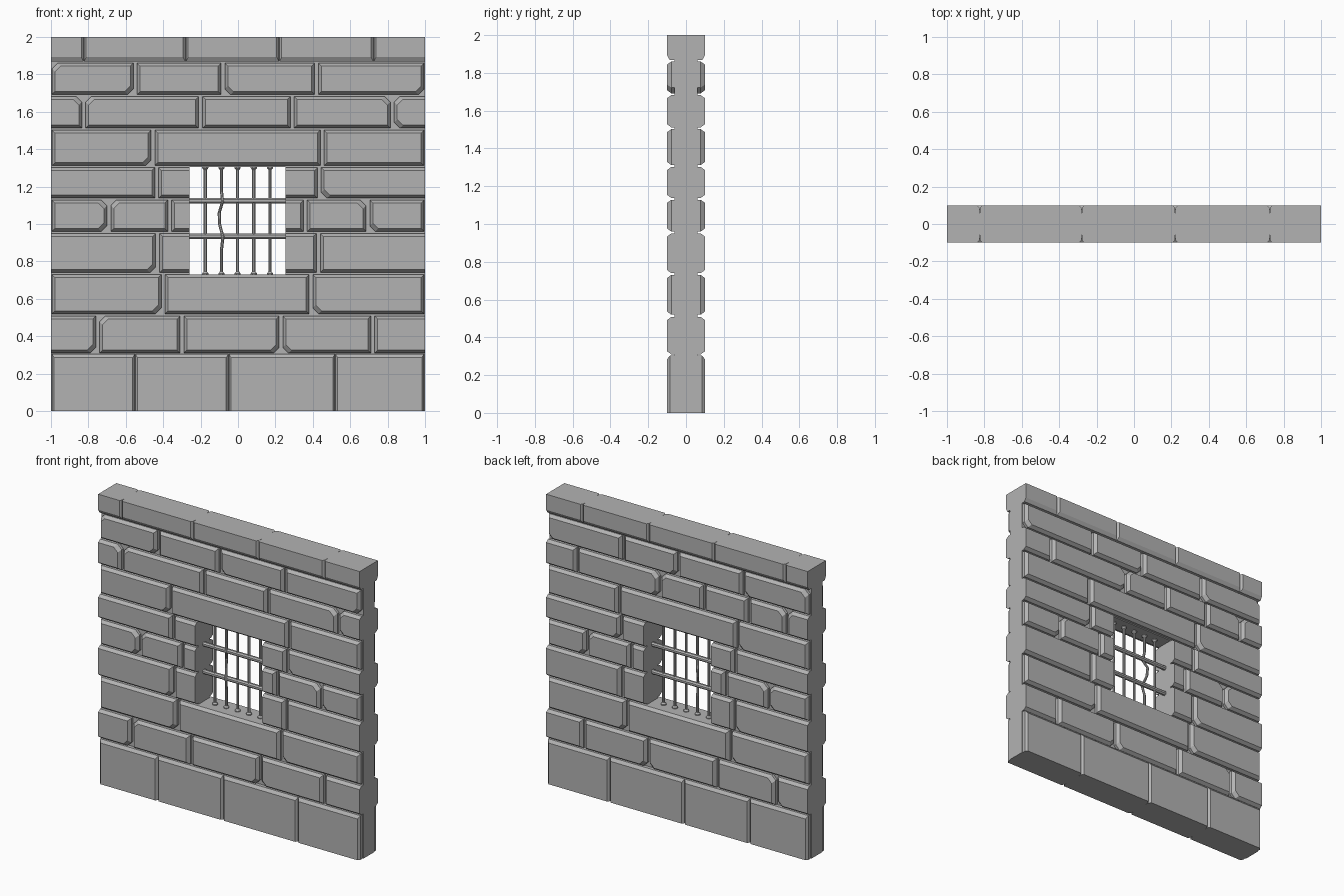
import bpy, bmesh, math

cube = bpy.data.objects.get("Cube")
if cube:
    bpy.data.objects.remove(cube)

stone = bpy.data.materials.new("grey stone")
stone.use_nodes = True
GREY = (0.45, 0.45, 0.45, 1)
stone.diffuse_color = GREY
stone.node_tree.nodes["Principled BSDF"].inputs["Base Color"].default_value = GREY

FACE, CORE = 0.1, 0.06
WIN_L, WIN_R, WIN_B, WIN_T = -0.26, 0.255, 0.73, 1.305
TL, TR, BR, BL = 1, 2, 4, 8          # worn corner flags


def finish(bm, name):
    bmesh.ops.recalc_face_normals(bm, faces=bm.faces)
    mesh = bpy.data.meshes.new(name)
    bm.to_mesh(mesh)
    bm.free()
    mesh.materials.append(stone)
    obj = bpy.data.objects.new(name, mesh)
    bpy.context.collection.objects.link(obj)
    return obj


def loft(bm, rings, cap=True):
    """Skin a list of equally long point rings."""
    loops = [[bm.verts.new(p) for p in ring] for ring in rings]
    n = len(loops[0])
    for a, b in zip(loops, loops[1:]):
        for i in range(n):
            j = (i + 1) % n
            bm.faces.new((a[i], a[j], b[j], b[i]))
    if cap:
        bm.faces.new(loops[0])
        bm.faces.new(loops[-1])
    return loops


def outline(x0, x1, z0, z1, worn, cut=0.03):
    """Rectangle with the flagged corners cut off."""
    pts = []
    corners = ((x0, z1, 1, -1, TL), (x1, z1, -1, -1, TR),
               (x1, z0, -1, 1, BR), (x0, z0, 1, 1, BL))
    for x, z, sx, sz, flag in corners:
        if worn & flag:
            pair = [(x, z + sz * cut), (x + sx * cut, z)]
            pts += pair if sx * sz < 0 else pair[::-1]
        else:
            pts.append((x, z))
    return pts


def brick(bm, side, box, inset, depth, worn=0):
    """Chamfered block; inset is left, right, bottom, top."""
    x0, x1, z0, z1 = box
    l, r, b, t = inset
    base = outline(x0, x1, z0, z1, worn)
    top = outline(x0 + l, x1 - r, z0 + b, z1 - t, worn)
    loft(bm, [[(x, side * y, z) for x, z in ring] for ring, y in
              ((base, CORE - 0.02), (base, FACE - depth), (top, FACE))])


def course(name, side, z0, z1, edges, worn, bevel=0.016, depth=0.022,
           gap=0.01, end_bevel=True, b=None, t=None):
    bm = bmesh.new()
    for i, (x0, x1) in enumerate(zip(edges, edges[1:])):
        if (x0, x1) == (WIN_L, WIN_R):
            continue
        sides, box = [], []
        for x, s in ((x0, 1), (x1, -1)):
            at_end, at_win = abs(x) == 1, x in (WIN_L, WIN_R)
            flat = at_win or (at_end and not end_bevel)
            sides.append(0 if flat else bevel)
            box.append(x if flat else x + s * (0.005 if at_end else gap))
        inset = sides + [bevel if b is None else b, bevel if t is None else t]
        brick(bm, side, box + [z0, z1], inset, depth, worn.get(i, 0))
    finish(bm, name)


# Core slab with the window opening
bm = bmesh.new()
hole = [(WIN_L, WIN_T), (WIN_R, WIN_T), (WIN_R, WIN_B), (WIN_L, WIN_B)]
slab = [(-1, 2), (1, 2), (1, 0), (-1, 0)]
place = lambda pts, y: [(x, y, z) for x, z in pts]
loops = loft(bm, [place(slab, -CORE), place(slab, CORE),
                  place(hole, CORE), place(hole, -CORE)], cap=False)
for i in range(4):
    j = (i + 1) % 4
    bm.faces.new((loops[3][i], loops[3][j], loops[0][j], loops[0][i]))
finish(bm, "wall_core")

# Brick courses on both faces
for side, label in ((-1, "front"), (1, "back")):
    front = side < 0
    nm = lambda part: part + "_" + label
    course(nm("base_course"), side, 0, 0.305, [-1, -0.55, -0.05, 0.52, 1], {},
           bevel=0.012, depth=0.016, gap=0.001, b=0, t=0.02)
    course(nm("lower_course"), side, 0.31, 0.508, [-1, -0.75, -0.3, 0.23, 0.72, 1],
           {0: BR, 1: TL, 2: BR, 3: BL}, end_bevel=False)
    course(nm("sill_course"), side, 0.52, 0.73, [-1, -0.4, 0.39, 1], {0: BR, 2: BL})
    course(nm("lower_jamb_course"), side, 0.74, 0.95,
           [-1, -0.43, WIN_L, WIN_R, 0.43, 1], {0: BR}, end_bevel=False)
    course(nm("middle_course"), side, 0.96, 1.128,
           [-1, -0.69, -0.365, WIN_L, WIN_R, 0.36, 0.695, 1],
           {0: TR | BR, 1: TL, 5: TR, 6: BL})
    course(nm("upper_jamb_course"), side, 1.138, 1.302,
           [-1, -0.435, WIN_L, WIN_R, 0.435, 1], {4: BL}, end_bevel=False)
    course(nm("lintel_course"), side, 1.312, 1.502, [-1, -0.455, 0.45, 1], {0: BR})
    course(nm("offset_course"), side, 1.512, 1.682,
           [-1, -0.825, -0.2, 0.29, 0.825, 1] if front
           else [-1, -0.83, -0.54, -0.2, 0.14, 0.77, 1],
           {0: TR, 1: TL, 3: TR, 4: TL | BL}, end_bevel=False)
    course(nm("upper_course"), side, 1.692, 1.86,
           [-1, -0.55, -0.08, 0.42, 1] if front else [-1, -0.5, 0, 0.42, 1],
           {0: TL | BR, 2: BL, 3: BR})
    course(nm("cap_course"), side, 1.868, 2, [-1, -0.825, -0.28, 0.22, 0.725, 1], {},
           bevel=0.012, depth=0.014, gap=0.001, end_bevel=False, b=0.024, t=0)


def bar(name, rings, upright=True):
    """Eight-sided rod through (along, across, y, radius) stations."""
    bm = bmesh.new()
    out = []
    for along, across, y, r in rings:
        ring = []
        for k in range(8):
            a = math.tau * (k + 0.5) / 8
            u, v = across + r * math.cos(a), y + r * math.sin(a)
            ring.append((u, v, along) if upright else (along, v, u))
        out.append(ring)
    loft(bm, out)
    bpy.context.view_layer.objects.active = finish(bm, name)


# Window grille: five uprights with flared feet, the second one bent
R, FOOT = 0.009, 0.018
bend = [(0.86, 0, 0), (0.93, 0.008, -0.015), (1.0, -0.01, 0.012),
        (1.06, -0.012, 0.018), (1.12, 0.006, -0.01), (1.18, 0, 0)]
for i in range(5):
    x = -0.175 + 0.0865 * i
    shaft = [(z, x + dx, dy, R) for z, dx, dy in bend] if i == 1 else []
    bar(f"upright_bar_{i + 1}",
        [(WIN_B - 0.01, x, 0, FOOT), (WIN_B + 0.006, x, 0, FOOT), (WIN_B + 0.016, x, 0, R)]
        + shaft +
        [(WIN_T - 0.016, x, 0, R), (WIN_T - 0.006, x, 0, FOOT), (WIN_T + 0.01, x, 0, FOOT)])

for z, label in ((0.935, "lower"), (1.125, "upper")):
    bar(label + "_cross_bar", [(WIN_L - 0.01, z, 0, 0.016), (WIN_R + 0.01, z, 0, 0.016)],
        upright=False)
